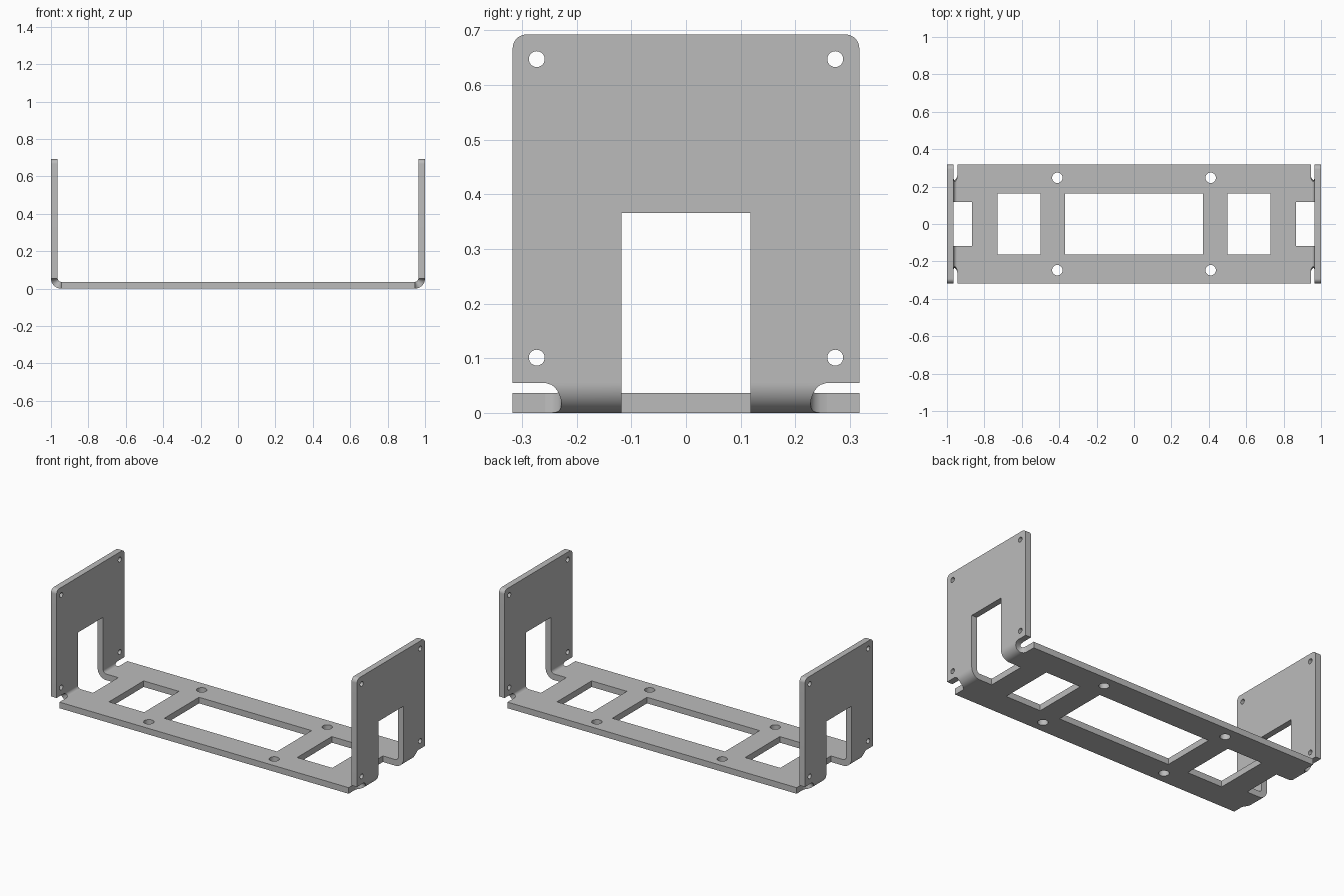
import bpy, bmesh
from math import pi, sin, cos, sqrt
from mathutils import Matrix

if "Cube" in bpy.data.objects:
    bpy.data.objects.remove(bpy.data.objects["Cube"], do_unlink=True)

T = 0.036        # sheet thickness
R = 0.055        # outer bend radius
HALF = 0.317     # half width of the sheet
NOTCH = 0.118    # half width of the side windows
RELIEF = 0.03    # radius of the bend relief slots

steel = bpy.data.materials.new("grey steel")
steel.use_nodes = True
GREY = (0.5, 0.5, 0.5, 1)
steel.diffuse_color = GREY
steel.node_tree.nodes["Principled BSDF"].inputs["Base Color"].default_value = GREY


def add_mesh(name, mesh):
    mesh.materials.clear()
    mesh.materials.append(steel)
    mesh.shade_smooth()
    mesh.set_sharp_from_angle(angle=pi / 6)
    ob = bpy.data.objects.new(name, mesh)
    bpy.context.collection.objects.link(ob)
    return ob


def arc(cx, cy, r, a0, a1, n):
    return [(cx + r * cos(a0 + (a1 - a0) * i / n), cy + r * sin(a0 + (a1 - a0) * i / n))
            for i in range(n + 1)]


def circle(cx, cy, r):
    return arc(cx, cy, r, 0, 2 * pi, 32)[:-1]


def rect(x0, x1, y):
    return [(x0, -y), (x1, -y), (x1, y), (x0, y)]


def plate(name, loops, matrix):
    """Flat sheet: first loop is the outline, the others are holes."""
    cu = bpy.data.curves.new(name, "CURVE")
    cu.dimensions = "2D"
    cu.fill_mode = "BOTH"
    cu.extrude = T / 2
    for loop in loops:
        sp = cu.splines.new("POLY")
        sp.points.add(len(loop) - 1)
        for p, (x, y) in zip(sp.points, loop):
            p.co = (x, y, 0, 1)
        sp.use_cyclic_u = True
    tmp = bpy.data.objects.new(name + "_outline", cu)
    mesh = bpy.data.meshes.new_from_object(tmp)
    bpy.data.objects.remove(tmp)
    bpy.data.curves.remove(cu)
    bm = bmesh.new()
    bm.from_mesh(mesh)
    bmesh.ops.remove_doubles(bm, verts=bm.verts, dist=1e-5)
    bmesh.ops.recalc_face_normals(bm, faces=bm.faces)
    bm.to_mesh(mesh)
    bm.free()
    mesh.transform(matrix)
    return add_mesh(name, mesh)


def bend(name, side):
    """Quarter-round strips joining base and wall, narrowed by the relief slots."""
    bm = bmesh.new()
    n = 24
    for ys in (-1, 1):
        rings = []
        for i in range(n + 1):
            t = pi / 2 * i / n
            s = RELIEF * (2 * i / n - 1)
            w = 0.258 - sqrt(max(0, RELIEF ** 2 - s * s))
            rings.append([bm.verts.new((side * (1 - R + r * sin(t)), ys * y, R - r * cos(t)))
                          for r, y in ((R, NOTCH), (R, w), (R - T, w), (R - T, NOTCH))])
        for a, b in zip(rings, rings[1:]):
            for k in range(4):
                m = (k + 1) % 4
                bm.faces.new((a[k], a[m], b[m], b[k]))
        bm.faces.new(rings[0])
        bm.faces.new(rings[-1])
    bmesh.ops.recalc_face_normals(bm, faces=bm.faces)
    mesh = bpy.data.meshes.new(name)
    bm.to_mesh(mesh)
    bm.free()
    add_mesh(name, mesh)


# Base plate with end notches, windows and mounting holes
E = 1 - R
right_end = [(E, -HALF), (E, -NOTCH), (0.865, -NOTCH), (0.865, NOTCH), (E, NOTCH), (E, HALF)]
base = [right_end + [(-x, -y) for x, y in right_end]]
base += [rect(-0.368, 0.368, 0.162), rect(0.5, 0.73, 0.162), rect(-0.73, -0.5, 0.162)]
base += [circle(x, y, 0.028) for x in (-0.41, 0.41) for y in (-0.247, 0.247)]
plate("base_plate", base, Matrix.Translation((0, 0, T / 2)))

# Side walls with rounded top corners, cable window and screw holes
TOP, C = 0.692, 0.025
outline = [(-HALF, R), (-NOTCH, R), (-NOTCH, 0.366), (NOTCH, 0.366), (NOTCH, R), (HALF, R)]
outline += arc(HALF - C, TOP - C, C, 0, pi / 2, 10)
outline += arc(C - HALF, TOP - C, C, pi / 2, pi, 10)
wall = [outline] + [circle(y, z, 0.0145) for y in (-0.273, 0.273) for z in (0.101, 0.647)]
upright = Matrix.Rotation(pi / 2, 4, "Z") @ Matrix.Rotation(pi / 2, 4, "X")
for label, side in (("left", 1), ("right", -1)):
    plate(label + "_wall", wall, Matrix.Translation((side * (1 - T / 2), 0, 0)) @ upright)
    bend(label + "_bend", side)
